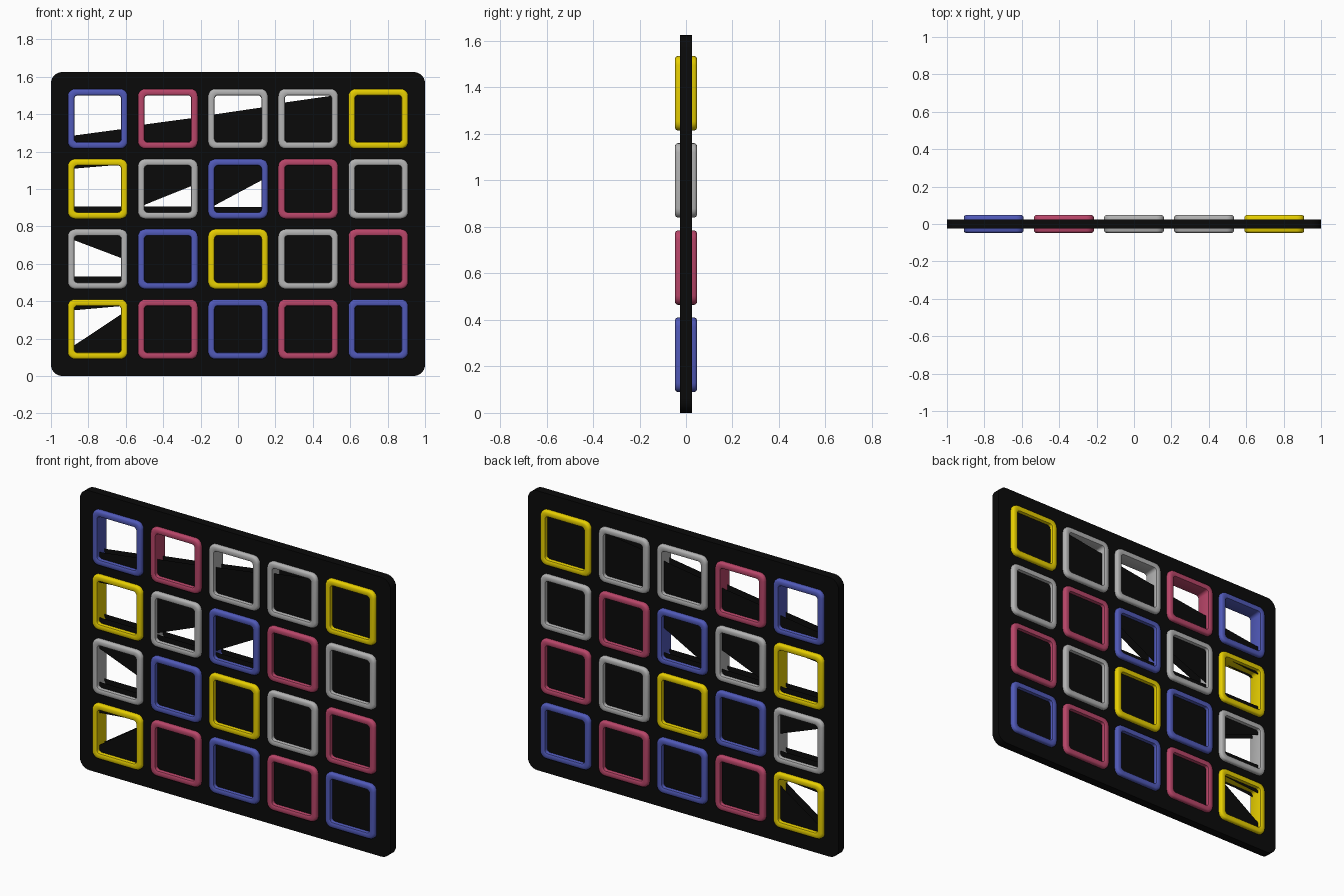
import bpy, bmesh
from math import sin, cos, pi, radians

if "Cube" in bpy.data.objects:
    bpy.data.objects.remove(bpy.data.objects["Cube"])

COLORS = {"B": ("blue", (0.08, 0.10, 0.48, 1)), "P": ("pink", (0.48, 0.06, 0.14, 1)),
          "Y": ("yellow", (0.80, 0.62, 0.0, 1)), "G": ("grey", (0.45, 0.45, 0.45, 1)),
          "K": ("black", (0.003, 0.003, 0.003, 1))}
MATS = {}
for key, (name, col) in COLORS.items():
    MATS[key] = bpy.data.materials.new(name)
    MATS[key].diffuse_color = col

XS = [-0.75, -0.375, 0, 0.375, 0.75]
ZS = [1.375, 1.0, 0.625, 0.25]
PATTERN = ["BPGGY", "YGBPG", "GBYGP", "YPBPB"]
HALF_Y, HOLE, INNER = 0.025, 0.14, 0.125


def rounded_rect(hx, hz, r, n=5):
    """Counter-clockwise outline of a rounded rectangle."""
    pts = []
    for i, (sx, sz) in enumerate([(1, 1), (-1, 1), (-1, -1), (1, -1)]):
        for k in range(n + 1):
            a = pi / 2 * (i + k / n)
            pts.append((sx * (hx - r) + r * cos(a), sz * (hz - r) + r * sin(a)))
    return pts


def mesh_object(name, bm, mat):
    me = bpy.data.meshes.new(name)
    bm.to_mesh(me)
    bm.free()
    me.materials.append(mat)
    ob = bpy.data.objects.new(name, me)
    bpy.context.collection.objects.link(ob)
    return ob


def make_active(ob):
    bpy.ops.object.select_all(action="DESELECT")
    ob.select_set(True)
    bpy.context.view_layer.objects.active = ob


# Panel: rounded board with a square hole behind each frame
cu = bpy.data.curves.new("panel", "CURVE")
cu.dimensions, cu.fill_mode, cu.extrude = "2D", "BOTH", HALF_Y
outlines = [[(x, z + 0.8125) for x, z in rounded_rect(1, 0.8125, 0.06, 6)]]
for cz in ZS:
    for cx in XS:
        outlines.append([(cx + a * HOLE, cz + b * HOLE) for a, b in [(-1, -1), (-1, 1), (1, 1), (1, -1)]])
for pts in outlines:
    sp = cu.splines.new("POLY")
    sp.points.add(len(pts) - 1)
    for p, (x, z) in zip(sp.points, pts):
        p.co = (x, z, 0, 1)
    sp.use_cyclic_u = True
panel = bpy.data.objects.new("panel", cu)
bpy.context.collection.objects.link(panel)
panel.rotation_euler.x = radians(90)
make_active(panel)
bpy.ops.object.convert(target="MESH")
panel = bpy.context.object
panel.data.materials.clear()
panel.data.materials.append(MATS["K"])

# Infill sheets: (side the sheet covers, edge height at left, at right), in opening half-widths
E = HOLE / INNER
PARTIAL = {(0, 0): [(-E, -0.73, -0.43)], (0, 1): [(-E, -0.26, 0.04)],
           (0, 2): [(-E, 0.17, 0.5)], (0, 3): [(-E, 0.68, 1.0)],
           (1, 0): [(-E, -0.75, -0.75), (E, 0.86, 1.05)],
           (1, 1): [(-E, -0.75, -0.75), (E, -0.73, 0.17)],
           (1, 2): [(-E, -0.77, -0.77), (E, -0.77, 0.43)],
           (2, 0): [(-E, -0.75, -0.75), (E, 0.85, 0.0)],
           (3, 0): [(-E, -0.77, 0.72), (E, 0.8, 1.0)]}
bm = bmesh.new()
for r, cz in enumerate(ZS):
    for c, cx in enumerate(XS):
        for side, left, right in PARTIAL.get((r, c), [(-E, E, E)]):
            quad = [(-E, side), (E, side), (E, right), (-E, left)]
            if side > 0:
                quad.reverse()
            for y in (-HALF_Y, HALF_Y):
                vs = [bm.verts.new((cx + u * INNER, y, cz + v * INNER)) for u, v in quad]
                bm.faces.new(vs if y < 0 else vs[::-1])
mesh_object("panel_infill", bm, MATS["K"])

# Frames: softened square rings passing through the panel
PROFILE = [(0.160, -0.036), (0.157, -0.043), (0.150, -0.047), (0.133, -0.047), (0.127, -0.044), (0.125, -0.038)]
PROFILE += [(h, -y) for h, y in reversed(PROFILE)]


def frame(name, cx, cz, mat):
    bm = bmesh.new()
    loops = []
    for h, y in PROFILE:
        radius = 0.018 + (h - INNER) * 0.6
        loops.append([bm.verts.new((cx + x, y, cz + z)) for x, z in rounded_rect(h, h, radius)])
    n = len(loops[0])
    for i, a in enumerate(loops):
        b = loops[(i + 1) % len(loops)]
        for k in range(n):
            bm.faces.new((a[k], a[(k + 1) % n], b[(k + 1) % n], b[k]))
    bmesh.ops.recalc_face_normals(bm, faces=bm.faces)
    make_active(mesh_object(name, bm, mat))
    bpy.ops.object.shade_smooth_by_angle(angle=radians(40))


for r, cz in enumerate(ZS):
    for c, cx in enumerate(XS):
        key = PATTERN[r][c]
        frame(f"{COLORS[key][0]}_frame_{r + 1}_{c + 1}", cx, cz, MATS[key])

for m in bpy.data.materials:
    if m.users and not m.is_grease_pencil:
        m.use_nodes = True
        m.node_tree.nodes["Principled BSDF"].inputs["Base Color"].default_value = m.diffuse_color
